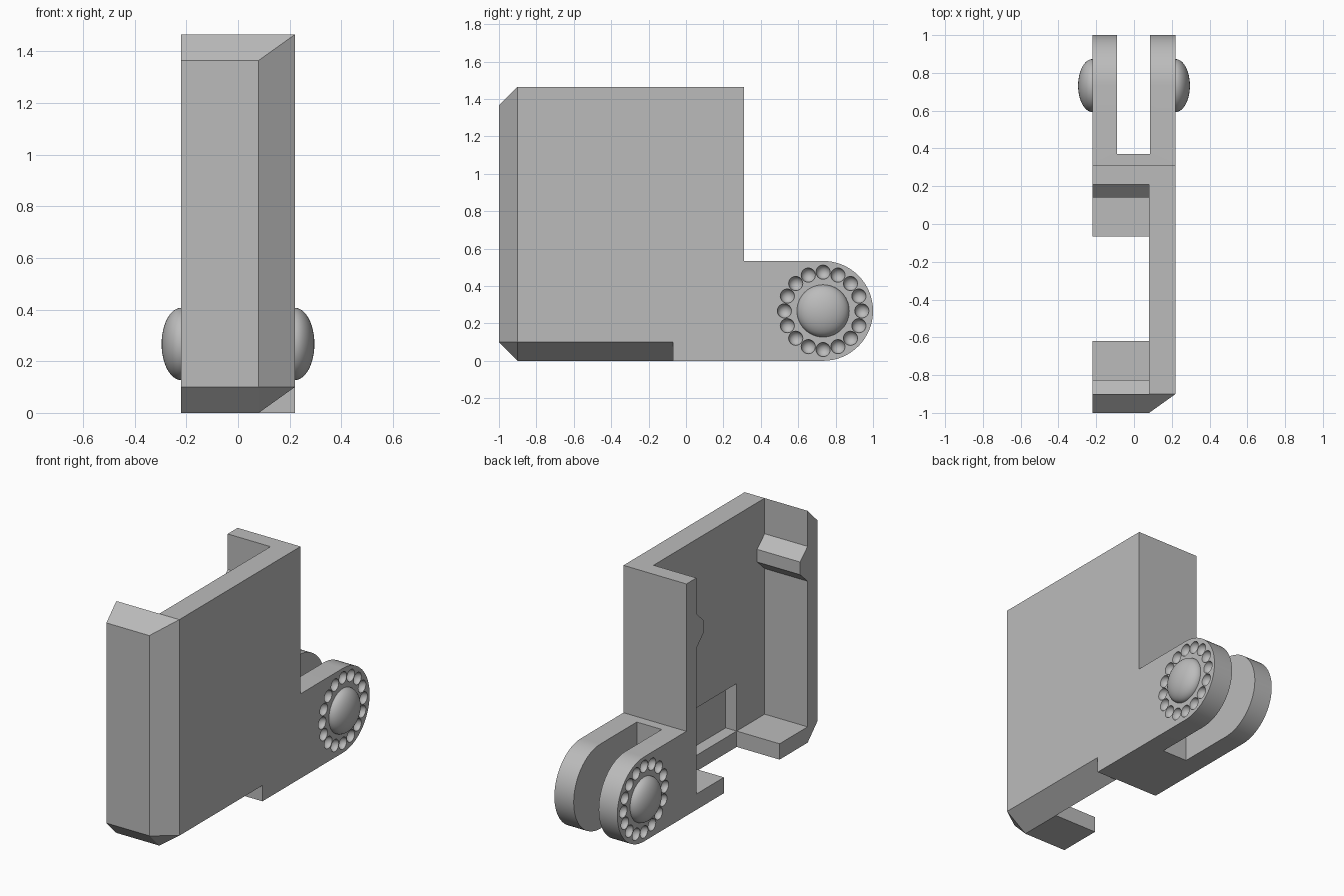
import bpy, bmesh, math
from mathutils import Matrix, Vector

if "Cube" in bpy.data.objects:
    bpy.data.objects.remove(bpy.data.objects["Cube"])

grey = bpy.data.materials.new("light grey")
grey.diffuse_color = (0.5, 0.5, 0.5, 1)
grey.use_nodes = True
grey.node_tree.nodes["Principled BSDF"].inputs["Base Color"].default_value = grey.diffuse_color

HALF = 0.22                      # half width in x
IN_X = 0.08                      # inner face of the side plate
TOP = 1.465
PIV = Vector((0, 0.733, 0.267))  # hinge pivot


def finish(name, bm):
    bmesh.ops.recalc_face_normals(bm, faces=bm.faces)
    me = bpy.data.meshes.new(name)
    bm.to_mesh(me)
    bm.free()
    me.materials.append(grey)
    ob = bpy.data.objects.new(name, me)
    bpy.context.collection.objects.link(ob)
    return ob


def prism(name, x0, x1, profile):
    """Extrude a (y, z) profile along x."""
    bm = bmesh.new()
    f = bm.faces.new([bm.verts.new((x0, y, z)) for y, z in profile])
    r = bmesh.ops.extrude_face_region(bm, geom=[f])
    vs = [v for v in r["geom"] if isinstance(v, bmesh.types.BMVert)]
    bmesh.ops.translate(bm, verts=vs, vec=(x1 - x0, 0, 0))
    return finish(name, bm)


def box(name, x0, x1, y0, y1, z0, z1):
    return prism(name, x0, x1, [(y0, z0), (y1, z0), (y1, z1), (y0, z1)])


def cut(ob, *cutters):
    for c in cutters:
        c.hide_render = True
        m = ob.modifiers.new("cut", 'BOOLEAN')
        m.operation, m.solver, m.object = 'DIFFERENCE', 'EXACT', c
        bpy.context.view_layer.objects.active = ob
        bpy.ops.object.modifier_apply(modifier=m.name)
        bpy.data.objects.remove(c)


def slice_off(ob, point, normal):
    """Remove everything on the normal's side of a plane and cap it."""
    bm = bmesh.new()
    bm.from_mesh(ob.data)
    r = bmesh.ops.bisect_plane(bm, geom=bm.verts[:] + bm.edges[:] + bm.faces[:],
                               plane_co=point, plane_no=normal, clear_outer=True)
    edges = [e for e in r["geom_cut"] if isinstance(e, bmesh.types.BMEdge)]
    bmesh.ops.contextual_create(bm, geom=edges)
    bmesh.ops.recalc_face_normals(bm, faces=bm.faces)
    bm.to_mesh(ob.data)
    bm.free()


# Holder shell: block with bevelled front edges
shell = box("holder_shell", -HALF, HALF, -1, 0.31, 0, TOP)
slice_off(shell, (0, -1, 0.1), (0, -1, -1))               # front bottom
slice_off(shell, (0, -0.9, TOP), (0, -1, 1))              # front top
slice_off(shell, (IN_X, -1, 0), (1 / 0.14, -10, 0))       # front right
slice_off(shell, (IN_X, -1, 0.1), (1 / 0.14, -10, -10))   # corner triangle

# Bottom right bevel, running up to the rear tab
bm = bmesh.new()
ends = [[bm.verts.new((x, y, z)) for x, z in ((-0.06, -0.1), (0.36, -0.1), (0.36, 0.2))]
        for y in (-1.5, -0.07)]
bm.faces.new(ends[0])
bm.faces.new(ends[1])
for i in range(3):
    j = (i + 1) % 3
    bm.faces.new((ends[0][i], ends[0][j], ends[1][j], ends[1][i]))
edge_cutter = finish("edge_cutter", bm)

# Hollow interior, floor opening and pocket in the side plate
cut(shell, edge_cutter,
    box("cavity_cutter", -0.5, IN_X, -0.9, 0.21, 0.1, 2),
    box("floor_cutter", -0.5, IN_X, -0.62, -0.065, -0.5, 0.3),
    box("pocket_cutter", 0, 0.157, -0.62, -0.065, 0.1, 0.4))

# Retaining ridges inside the front and rear walls
for name, wall, d in (("front_ridge", -0.9, 0.075), ("rear_ridge", 0.21, -0.07)):
    prism(name, -HALF, IN_X, [(wall, 1.02), (wall + d, 1.09), (wall + d, 1.17), (wall, 1.24)])

# Hinge fork with rounded end
R = 0.267
arc = [(PIV.y + R * math.sin(a), PIV.z - R * math.cos(a))
       for a in (math.pi * i / 32 for i in range(33))]
fork = prism("hinge_fork", -HALF, HALF, [(0.31, 0)] + arc + [(0.31, 2 * R)])
cut(fork, box("slot_cutter", -0.09, 0.085, 0.37, 1.5, -0.5, 1))

# Ring of round dimples on both sides
bm = bmesh.new()
for x in (-HALF, HALF):
    for i in range(16):
        a = math.tau * i / 16
        p = PIV + Vector((x, 0.207 * math.cos(a), 0.207 * math.sin(a)))
        bmesh.ops.create_uvsphere(bm, u_segments=20, v_segments=12, radius=0.038,
                                  matrix=Matrix.Translation(p))
cut(fork, finish("dimple_cutter", bm))

# Domed pivot caps
for name, s in (("right_pivot_cap", 1), ("left_pivot_cap", -1)):
    bm = bmesh.new()
    bmesh.ops.create_uvsphere(
        bm, u_segments=48, v_segments=24, radius=0.14,
        matrix=Matrix.Translation(PIV + Vector((s * HALF, 0, 0)))
        @ Matrix.Diagonal((0.076 / 0.14, 1, 1, 1)) @ Matrix.Rotation(math.pi / 2, 4, 'Y'))
    cap = finish(name, bm)
    slice_off(cap, (s * (HALF - 0.01), 0, 0), (-s, 0, 0))

# Smooth the curved parts
for ob in bpy.context.collection.objects:
    if ob.name.endswith("cap") or ob.name == "hinge_fork":
        bpy.ops.object.select_all(action='DESELECT')
        ob.select_set(True)
        bpy.context.view_layer.objects.active = ob
        bpy.ops.object.shade_smooth_by_angle(angle=math.radians(30))
